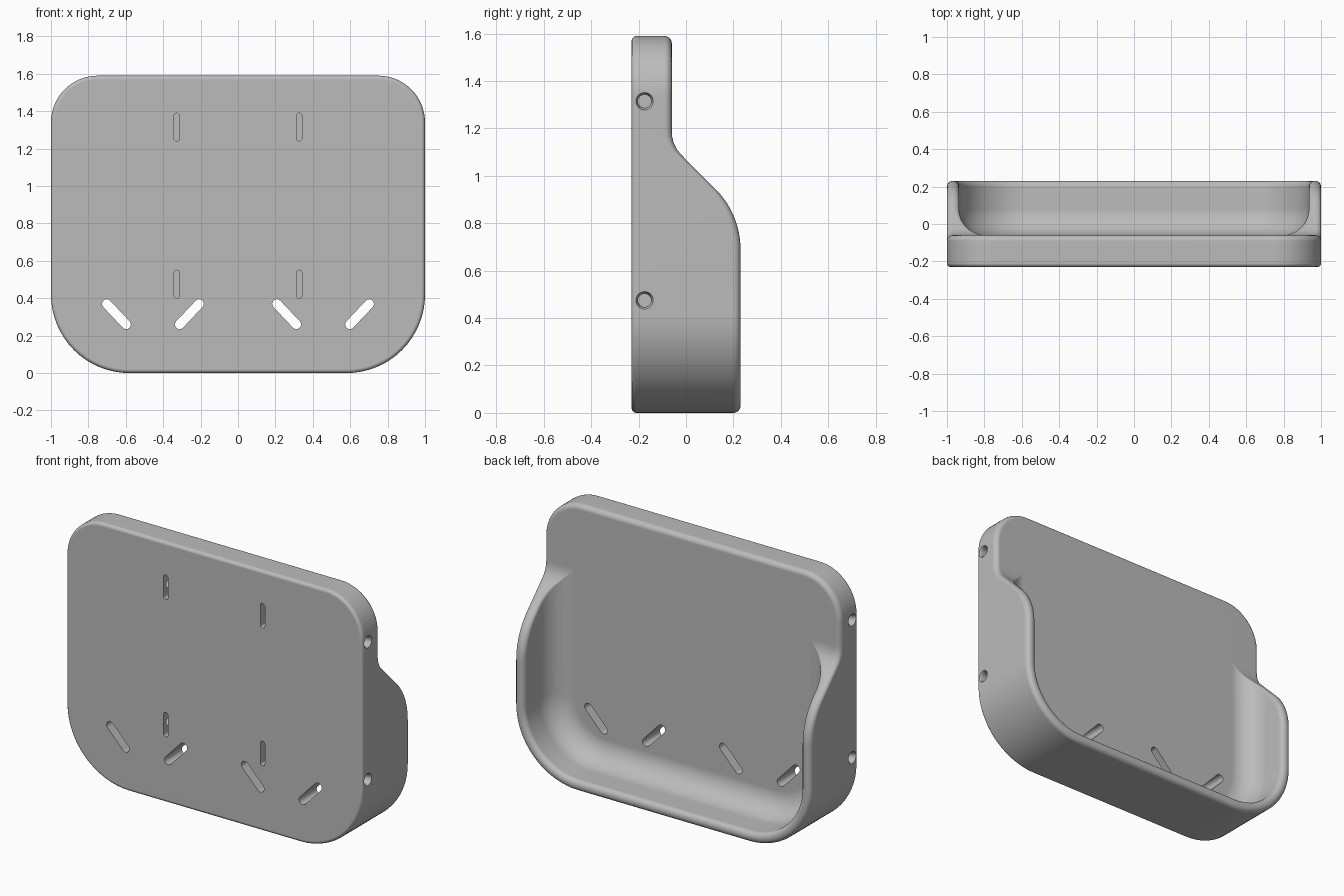
import bpy, bmesh
from math import sin, cos, pi, sqrt, asin, radians
from mathutils import Matrix, Vector

if "Cube" in bpy.data.objects:
    bpy.data.objects.remove(bpy.data.objects["Cube"])

FRONT, FLOOR, BACK = -0.23, -0.06, 0.23   # y of front face, tray floor, rim
HEIGHT = 1.59
WALL, ROUND, FILLET, EDGE = 0.065, 0.03, 0.14, 0.02
R_TOP, R_LOW = 0.25, 0.42                 # outline corner radii

grey = bpy.data.materials.new("light grey plastic")
grey.diffuse_color = (0.5, 0.5, 0.5, 1)
grey.use_nodes = True
grey.node_tree.nodes["Principled BSDF"].inputs["Base Color"].default_value = grey.diffuse_color


def rim_depth(z):
    """Side profile: y of the rim at height z (arc, 45 degree slope, arc)."""
    z0, rc, rv = 0.69, 0.36, 0.14
    s = sin(pi / 4)
    z1, y1 = z0 + rc * s, BACK - rc * (1 - s)
    y2 = FLOOR + rv * (1 - s)
    z2 = z1 + y1 - y2
    z3 = z2 + rv * s
    if z <= z0:
        return BACK
    if z <= z1:
        return BACK - rc + sqrt(rc * rc - (z - z0) ** 2)
    if z <= z2:
        return y1 - (z - z1)
    if z < z3:
        return FLOOR + rv - sqrt(rv * rv - (z3 - z) ** 2)
    return FLOOR


def outline():
    """Rounded outline as (position, inward normal) pairs in x, z."""
    pts = []
    corners = [(1 - R_LOW, R_LOW, R_LOW, -90), (1 - R_TOP, HEIGHT - R_TOP, R_TOP, 0),
               (R_TOP - 1, HEIGHT - R_TOP, R_TOP, 90), (R_LOW - 1, R_LOW, R_LOW, 180)]
    sides = {0: 1, 2: -1}
    for k, (cx, cz, r, a0) in enumerate(corners):
        for i in range(17):
            a = radians(a0 + 90 * i / 16)
            pts.append((cx + r * cos(a), cz + r * sin(a), -cos(a), -sin(a)))
        if k in sides:                    # dense stations along the curved rim
            zs = [0.66 + 0.54 * i / 30 for i in range(31)]
            for z in (zs if k == 0 else reversed(zs)):
                pts.append((sides[k], z, -sides[k], 0))
    return pts


def section(h):
    """Wall section as (inset, y), from front face round the rim to the floor."""
    pts = [(EDGE * (1 - sin(a)), FRONT + EDGE * (1 - cos(a)))
           for a in (pi / 6 * i for i in range(4))]
    for i in range(7):                    # outer rim rounding
        a = pi / 2 * i / 6
        pts.append((ROUND * (1 - cos(a)), h - ROUND + ROUND * sin(a)))
    dy = FLOOR + FILLET - (h - ROUND)     # inner rounding meets the floor fillet
    reach = FILLET + ROUND
    t = asin(min(1, dy / reach)) if dy > 0 else 0
    cx = WALL + FILLET - reach * cos(t)
    for i in range(7):
        a = pi / 2 + (t - pi / 2) * i / 6
        pts.append((cx + ROUND * cos(a), h - ROUND + ROUND * sin(a)))
    for i in range(11):                   # floor fillet
        a = pi + t + (pi / 2 - t) * i / 10
        pts.append((WALL + FILLET + FILLET * cos(a), FLOOR + FILLET + FILLET * sin(a)))
    return pts


# Tray body: wall section swept round the outline, capped front and floor
bm = bmesh.new()
rings = [[bm.verts.new((x + nx * d, y, z + nz * d)) for d, y in section(rim_depth(z))]
         for x, z, nx, nz in outline()]
for a, b in zip(rings, rings[1:] + rings[:1]):
    for i in range(len(a) - 1):
        bm.faces.new((a[i], b[i], b[i + 1], a[i + 1]))
bm.faces.new([r[0] for r in rings])
bm.faces.new([r[-1] for r in reversed(rings)])
bmesh.ops.remove_doubles(bm, verts=bm.verts, dist=0.0002)
bmesh.ops.dissolve_degenerate(bm, dist=0.0001, edges=bm.edges)
bmesh.ops.recalc_face_normals(bm, faces=bm.faces)
mesh = bpy.data.meshes.new("wall_tray")
bm.to_mesh(mesh)
bm.free()
mesh.materials.append(grey)
tray = bpy.data.objects.new("wall_tray", mesh)
bpy.context.collection.objects.link(tray)


def add_slot(bm, x, z, dx, dz, r, y0, y1):
    """Prism with round ends along y; (dx, dz) runs from centre to end centre."""
    d = Vector((dx, dz)).normalized()
    n = Vector((-d.y, d.x))
    loop = []
    for s in (1, -1):
        for i in range(9):
            a = -pi / 2 + pi * i / 8
            p = Vector((x, z)) + s * (Vector((dx, dz)) + r * (cos(a) * d + sin(a) * n))
            loop.append(p)
    lo = [bm.verts.new((p.x, y0, p.y)) for p in loop]
    hi = [bm.verts.new((p.x, y1, p.y)) for p in loop]
    bm.faces.new(lo)
    bm.faces.new(hi[::-1])
    for i in range(len(lo)):
        j = (i + 1) % len(lo)
        bm.faces.new((lo[j], lo[i], hi[i], hi[j]))


def cut(name, build):
    bm = bmesh.new()
    build(bm)
    bmesh.ops.recalc_face_normals(bm, faces=bm.faces)
    me = bpy.data.meshes.new(name)
    bm.to_mesh(me)
    bm.free()
    me.materials.append(grey)
    ob = bpy.data.objects.new(name, me)
    bpy.context.collection.objects.link(ob)
    ob.hide_render = True
    mod = tray.modifiers.new(name, 'BOOLEAN')
    mod.operation, mod.solver, mod.object = 'DIFFERENCE', 'EXACT', ob
    bpy.context.view_layer.objects.active = tray
    bpy.ops.object.modifier_apply(modifier=name)
    bpy.data.objects.remove(ob)


def front_slots(bm):
    for s in (1, -1):
        for z in (0.475, 1.315):          # blind upright slots
            add_slot(bm, s * 0.327, z, 0, 0.06, 0.015, FRONT - 0.1, -0.14)
        for x, lean in ((0.65, 1), (0.26, -1)):   # slanted through slots
            add_slot(bm, s * x, 0.315, s * lean * 0.052, 0.055, 0.025, FRONT - 0.1, 0.0)


def side_holes(bm):
    # stepped bore: countersunk mouth narrowing into a round tunnel
    for s in (1, -1):
        for z in (0.475, 1.315):
            loops = []
            for x, r in ((1.02, 0.037), (1.0, 0.037), (0.985, 0.028), (0.335, 0.028)):
                loops.append([bm.verts.new((s * x, -0.175 + r * cos(2 * pi * i / 24),
                                            z + r * sin(2 * pi * i / 24))) for i in range(24)])
            for a, b in zip(loops, loops[1:]):
                for i in range(24):
                    j = (i + 1) % 24
                    bm.faces.new((a[i], a[j], b[j], b[i]))
            bm.faces.new(loops[0])
            bm.faces.new(loops[-1][::-1])


cut("slot_cutter", front_slots)
cut("bore_cutter", side_holes)

# Smooth shading with crisp slot edges
bpy.ops.object.select_all(action='DESELECT')
tray.select_set(True)
bpy.context.view_layer.objects.active = tray
bpy.ops.object.shade_smooth_by_angle(angle=radians(35))
weighted = tray.modifiers.new("weighted_normals", 'WEIGHTED_NORMAL')
weighted.keep_sharp = True
